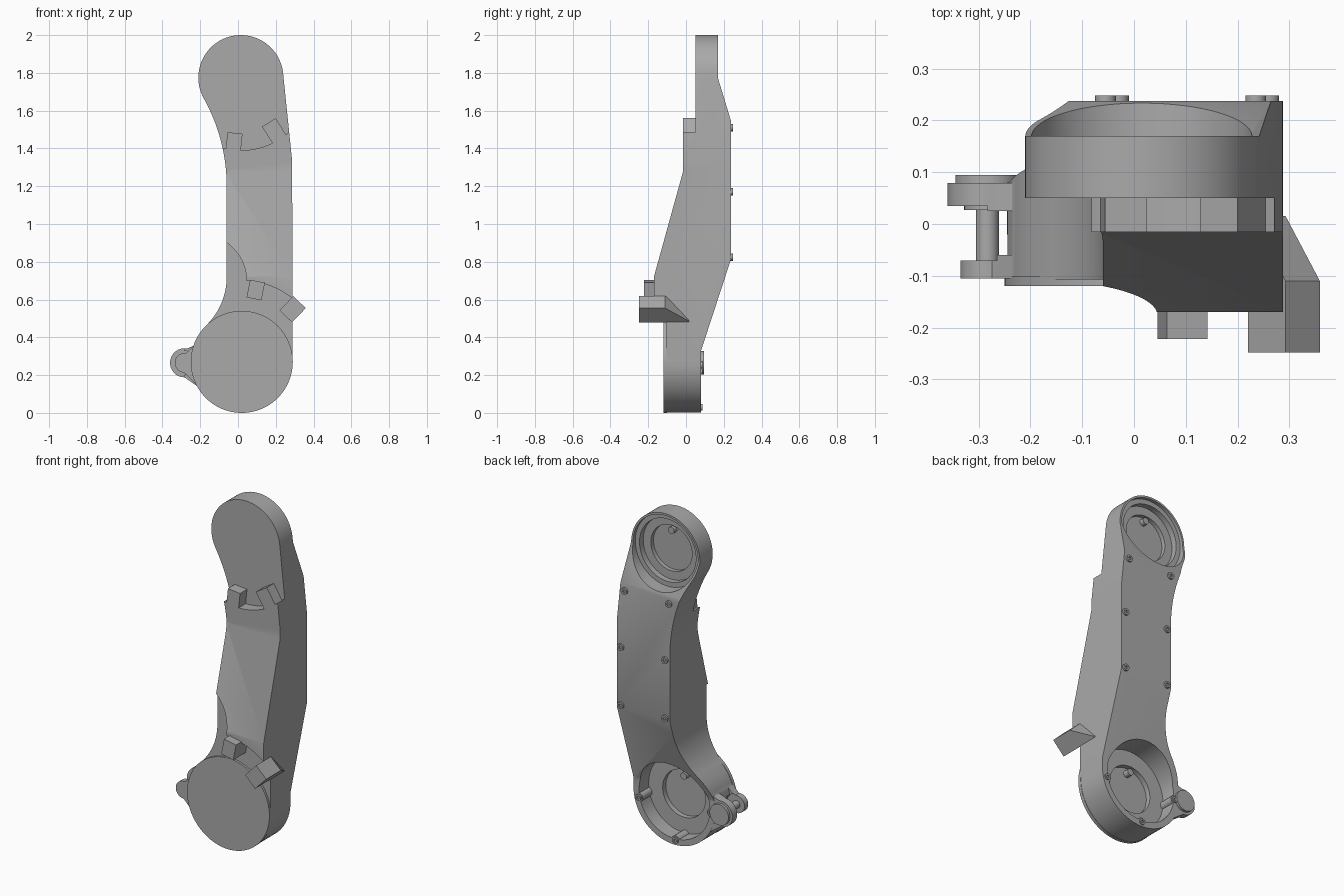
import bpy, bmesh
from math import cos, sin, radians
from mathutils import Matrix

cube = bpy.data.objects.get("Cube")
if cube:
    bpy.data.objects.remove(cube)

grey = bpy.data.materials.new("plain grey")
grey.use_nodes = True
grey.diffuse_color = (0.4, 0.4, 0.4, 1)
grey.node_tree.nodes["Principled BSDF"].inputs["Base Color"].default_value = (0.4, 0.4, 0.4, 1)

LOW, HIGH, PIN = (0.02, 0.27), (0.015, 1.775), (-0.283, 0.265)


def arc(c, r, a0, a1, n=16):
    """Points on an arc, angles in degrees."""
    angles = [radians(a0 + (a1 - a0) * i / n) for i in range(n + 1)]
    return [(c[0] + r * cos(a), c[1] + r * sin(a)) for a in angles]


def polar(c, r, a):
    return arc(c, r, a, a, 1)[0]


def finish(name, bm):
    bmesh.ops.recalc_face_normals(bm, faces=bm.faces)
    mesh = bpy.data.meshes.new(name)
    bm.to_mesh(mesh)
    bm.free()
    mesh.materials.append(grey)
    obj = bpy.data.objects.new(name, mesh)
    bpy.context.collection.objects.link(obj)
    return obj


def prism(name, pts, lo, hi, axis="y"):
    """Extrude a flat outline along y (points are x, z) or x (points are y, z)."""
    place = (lambda p, d: (p[0], d, p[1])) if axis == "y" else (lambda p, d: (d, p[0], p[1]))
    bm = bmesh.new()
    face = bm.faces.new([bm.verts.new(place(p, lo)) for p in pts])
    moved = bmesh.ops.extrude_face_region(bm, geom=[face])["geom"]
    step = (0, hi - lo, 0) if axis == "y" else (hi - lo, 0, 0)
    bmesh.ops.translate(bm, vec=step, verts=[g for g in moved if isinstance(g, bmesh.types.BMVert)])
    return finish(name, bm)


def disc(name, c, r, lo, hi, n=64):
    return prism(name, arc(c, r, 0, 360, n)[:-1], lo, hi)


def combine(obj, tool, mode="DIFFERENCE"):
    mod = obj.modifiers.new("shape", "BOOLEAN")
    mod.object, mod.operation, mod.solver = tool, mode, "EXACT"
    bpy.context.view_layer.objects.active = obj
    bpy.ops.object.modifier_apply(modifier=mod.name)
    bpy.data.objects.remove(tool)


def tab(name, c, angle, width, profile):
    """Block with a radius/depth profile, turned around a joint centre."""
    obj = prism(name, [(y, r) for r, y in profile], -width / 2, width / 2, "x")
    obj.data.transform(Matrix.Translation((c[0], 0, c[1])) @ Matrix.Rotation(radians(90 - angle), 4, "Y"))


def screw(name, c, r, lo, hi):
    """Round head with a sunken six-sided socket."""
    head = disc(name, c, r, lo, hi, 24)
    combine(head, disc("socket", c, r * 0.5, hi - 0.008, hi + 0.01, 6))


# Arm body: front outline crossed with side profile
outline = (arc(HIGH, 0.225, 6, 209.2, 48)
           + arc((-1.012, 1.2), 0.952, 29.2, 0)
           + arc((-0.418, 0.72), 0.358, 0, -45.8)
           + arc(LOW, 0.268, 134.2, 360, 48)[1:]
           + [(0.287, 1.33)])
body = prism("arm_body", outline, -0.5, 0.5)
side = [(-0.17, -0.1), (-0.17, 0.72), (-0.015, 1.28), (-0.015, 2.1), (0.17, 2.1), (0.17, 1.77),
        (0.237, 1.55), (0.237, 0.81), (0.08, 0.33), (0.08, -0.1)]
combine(body, prism("side_profile", side, -1, 1, "x"), "INTERSECT")

# Front reliefs around both joints
combine(body, disc("upper_relief", HIGH, 0.385, -0.5, 0.05, 96))
combine(body, disc("lower_relief", LOW, 0.43, -0.5, -0.107, 96))
combine(body, disc("side_relief", (-0.2, 0.7), 0.245, -0.5, -0.107, 96))

# Side lug: two plates with a gap for the pin
for name, r, lo, hi in (("front_lug", 0.052, -0.105, -0.06), ("back_lug", 0.077, 0.025, 0.079)):
    shape = arc(PIN, r, 80, 270) + [(-0.2, 0.13), (-0.17, 0.2), (-0.17, 0.41), (-0.2, 0.4), (-0.235, 0.355)]
    combine(body, prism(name, shape, lo, hi), "UNION")
combine(body, disc("pin_gap", PIN, 0.063, -0.07, 0.035))
gap = [(-0.5, 0.1), (PIN[0], 0.1), (PIN[0], 0.5), (-0.5, 0.5)]
combine(body, prism("gap_opening", gap, -0.07, 0.035))

# Stepped pockets in the back of both joints
for c, steps in ((HIGH, ((0.213, 0.15), (0.185, 0.115), (0.135, 0.09))),
                 (LOW, ((0.232, -0.01), (0.14, -0.04)))):
    for r, floor in steps:
        combine(body, disc("pocket", c, r, floor, 0.5))

# Lower joint cover, lug pin and its caps
disc("lower_cover", LOW, 0.27, -0.12, -0.1, 96)
disc("lug_pin", PIN, 0.022, -0.09, 0.06, 32)
disc("pin_collar", PIN, 0.045, 0.027, 0.04, 32)
disc("pin_cap", PIN, 0.062, 0.07, 0.095, 48)

# Small locating pegs inside the pockets
disc("upper_peg", polar(HIGH, 0.105, 90), 0.02, 0.08, 0.118, 24)
disc("lower_peg", polar(LOW, 0.105, 90), 0.02, -0.05, -0.005, 24)

# Stop tabs on the front
for name, c, angle, width, inner, outer, front, back in (
        ("upper_left_tab", HIGH, 264, 0.08, 0.295, 0.4, -0.015, 0.06),
        ("upper_right_tab", HIGH, 302, 0.085, 0.28, 0.395, -0.015, 0.06),
        ("lower_short_tab", LOW, 79, 0.08, 0.34, 0.435, -0.222, -0.1)):
    tab(name, c, angle, width, [(inner, front), (outer, front), (outer, back), (inner, back)])
tab("lower_long_tab", LOW, 46, 0.092,
    [(0.335, -0.248), (0.44, -0.248), (0.44, -0.11), (0.345, 0.015), (0.335, 0.015)])

# Screws along the back and on the lower rim
for z, shift in ((1.51, -0.025), (1.17, 0), (0.825, 0)):
    for x in (-0.03, 0.26):
        screw("back_screw", (x + shift, z), 0.02, 0.22, 0.248)
for angle in (-12, 184, 268):
    spot = polar(LOW, 0.24, angle)
    disc("rim_boss", spot, 0.026, -0.02, 0.079, 24)
    screw("rim_screw", spot, 0.018, 0.07, 0.087)

# Smooth round walls, keep edges crisp
bpy.ops.object.select_all(action="DESELECT")
for obj in bpy.context.scene.objects:
    if obj.type == "MESH":
        obj.select_set(True)
        bpy.context.view_layer.objects.active = obj
bpy.ops.object.shade_smooth_by_angle(angle=radians(25))
